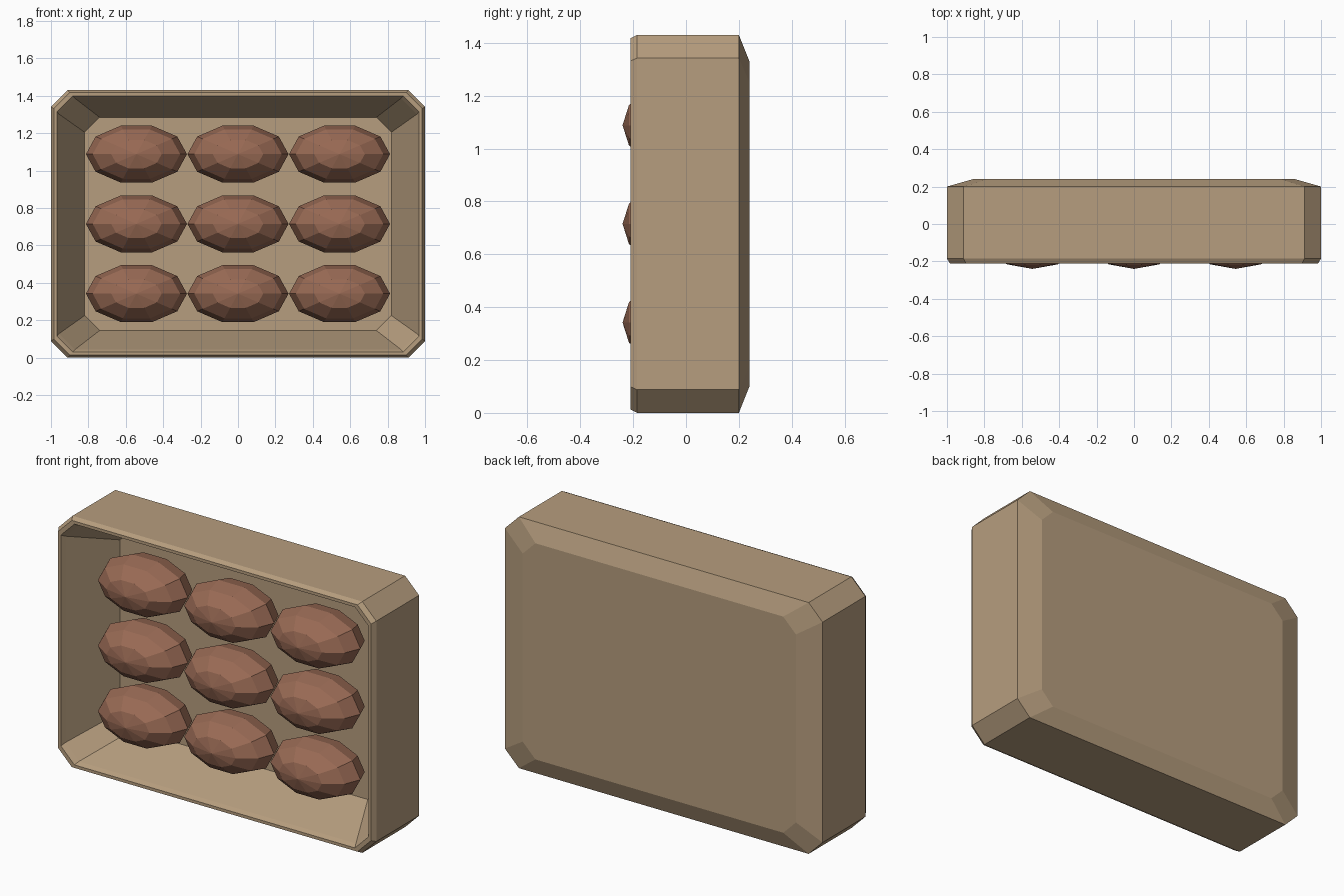
import bpy, bmesh, math
from mathutils import Matrix

cube = bpy.data.objects.get("Cube")
if cube:
    bpy.data.objects.remove(cube)

MID_Z = 0.715


def make_material(name, color):
    mat = bpy.data.materials.new(name)
    mat.use_nodes = True
    mat.diffuse_color = color
    mat.node_tree.nodes["Principled BSDF"].inputs["Base Color"].default_value = color
    return mat


def add_object(name, bm, mat):
    bmesh.ops.recalc_face_normals(bm, faces=bm.faces)
    mesh = bpy.data.meshes.new(name)
    bm.to_mesh(mesh)
    bm.free()
    mesh.materials.append(mat)
    obj = bpy.data.objects.new(name, mesh)
    bpy.context.collection.objects.link(obj)
    return obj


def chamfered_ring(bm, y, hx, hz, cut):
    """Rectangle with four cut corners, standing in the xz plane."""
    corners = []
    for sx, sz in ((1, 1), (-1, 1), (-1, -1), (1, -1)):
        pair = [(sx * hx, sz * (hz - cut)), (sx * (hx - cut), sz * hz)]
        corners += pair if sx * sz > 0 else pair[::-1]
    return [bm.verts.new((x, y, MID_Z + z)) for x, z in corners]


tan = make_material("tan wood", (0.47, 0.34, 0.21, 1))
brown = make_material("reddish brown", (0.32, 0.145, 0.09, 1))

# Tray: one skin from the back panel over the rim to the inner floor
profile = [  # depth, half width, half height, corner cut
    (0.24, 0.86, 0.615, 0.08),
    (0.20, 1.0, 0.715, 0.088),
    (-0.185, 1.0, 0.715, 0.088),
    (-0.21, 0.985, 0.702, 0.086),
    (-0.21, 0.968, 0.685, 0.085),
    (-0.185, 0.957, 0.672, 0.085),
    (0.11, 0.82, 0.57, 0.08),
]
bm = bmesh.new()
rings = [chamfered_ring(bm, *row) for row in profile]
for a, b in zip(rings, rings[1:]):
    for i in range(len(a)):
        j = (i + 1) % len(a)
        bm.faces.new((a[i], a[j], b[j], b[i]))
bm.faces.new(rings[0])
bm.faces.new(rings[-1])
add_object("tray", bm, tan)

# Lumps: three rows of three faceted ovals, poles facing the front
for row in range(3):
    for col in range(3):
        bm = bmesh.new()
        bmesh.ops.create_uvsphere(bm, u_segments=10, v_segments=6, radius=1)
        turn = Matrix.Rotation(math.pi / 2, 4, 'X') @ Matrix.Rotation(math.pi / 2, 4, 'Z')
        place = Matrix.Translation(((col - 1) * 0.543, -0.06, MID_Z + (row - 1) * 0.373))
        size = Matrix.Diagonal((0.27, 0.18, 0.16, 1))
        bm.transform(place @ size @ turn)
        add_object(f"oval_lump_{row + 1}_{col + 1}", bm, brown)
